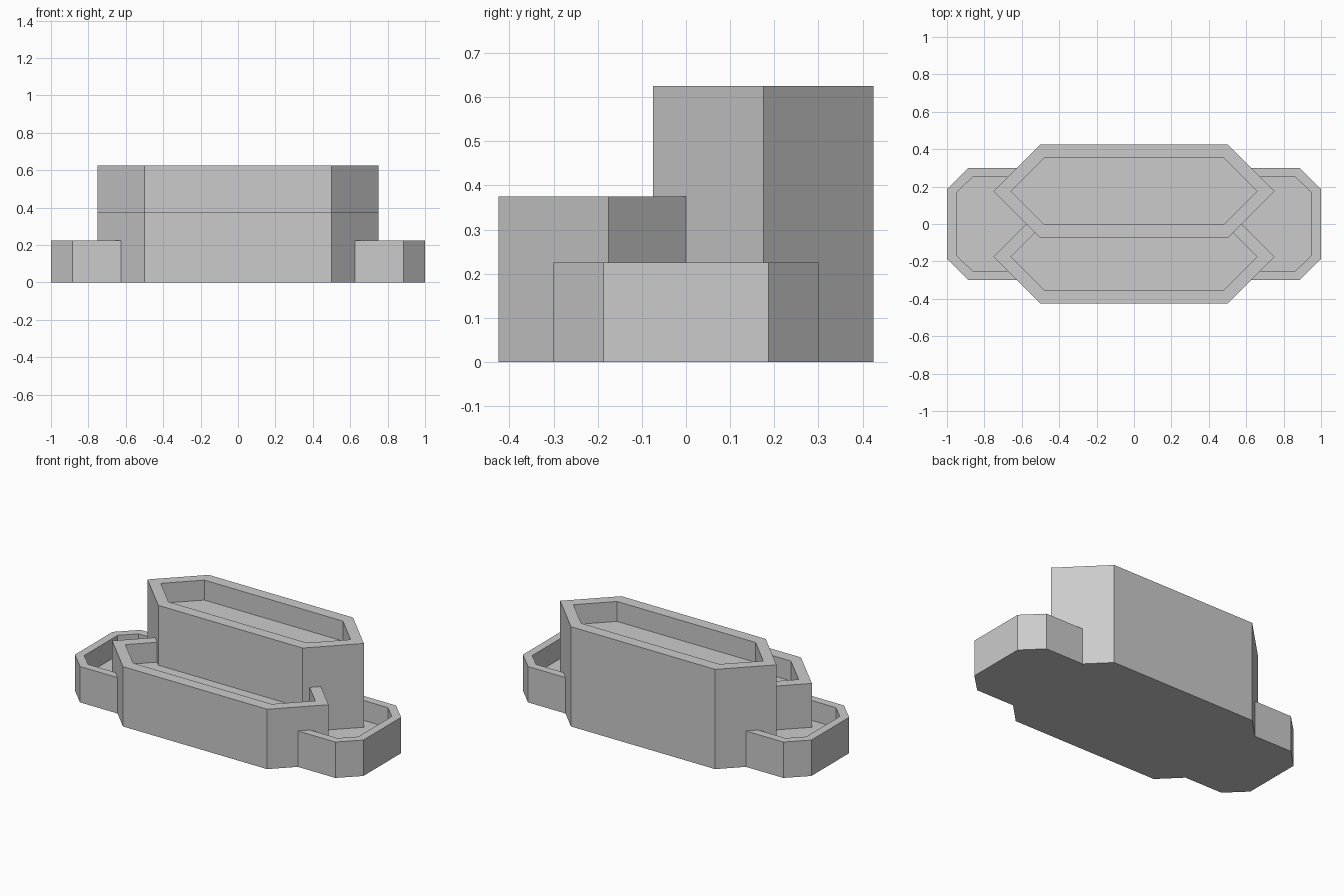
import bpy
import bmesh

cube = bpy.data.objects.get("Cube")
if cube:
    bpy.data.objects.remove(cube, do_unlink=True)

stone = bpy.data.materials.new("pale grey stone")
stone.use_nodes = True
colour = (0.6, 0.6, 0.6, 1)
stone.diffuse_color = colour
stone.node_tree.nodes["Principled BSDF"].inputs["Base Color"].default_value = colour

DEPTH = 0.125  # recess below each rim


def outline(tip, corner, half, flat):
    """Stretched polygon: full x reach, corner x, half depth, half end-edge."""
    right = [(corner, -half), (tip, -flat), (tip, flat), (corner, half)]
    if flat == 0:
        del right[2]
    return right + [(-x, -y) for x, y in right]


def planter(name, outer, inner, y, height):
    bm = bmesh.new()

    def ring(points, z):
        return [bm.verts.new((px, py + y, z)) for px, py in points]

    loops = [ring(outer, 0), ring(outer, height),
             ring(inner, height), ring(inner, height - DEPTH)]
    n = len(outer)
    # outer wall, rim and inner wall
    for a, b in zip(loops, loops[1:]):
        for i in range(n):
            j = (i + 1) % n
            bm.faces.new((a[i], a[j], b[j], b[i]))
    # underside and planting floor
    bm.faces.new(loops[0][::-1])
    bm.faces.new(loops[-1])
    bmesh.ops.recalc_face_normals(bm, faces=bm.faces)
    mesh = bpy.data.meshes.new(name)
    bm.to_mesh(mesh)
    bm.free()
    mesh.materials.append(stone)
    obj = bpy.data.objects.new(name, mesh)
    bpy.context.collection.objects.link(obj)
    return obj


# Two long hexagonal planters, stepped in height
hex_outer = outline(0.75, 0.5, 0.25, 0)
hex_inner = outline(0.658, 0.48, 0.178, 0)
planter("back_planter", hex_outer, hex_inner, 0.175, 0.625)
planter("front_planter", hex_outer, hex_inner, -0.175, 0.375)

# Low eight-sided planter that shows at both ends
planter("base_planter", outline(1, 0.885, 0.3, 0.187),
        outline(0.95, 0.864, 0.25, 0.166), 0, 0.225)
